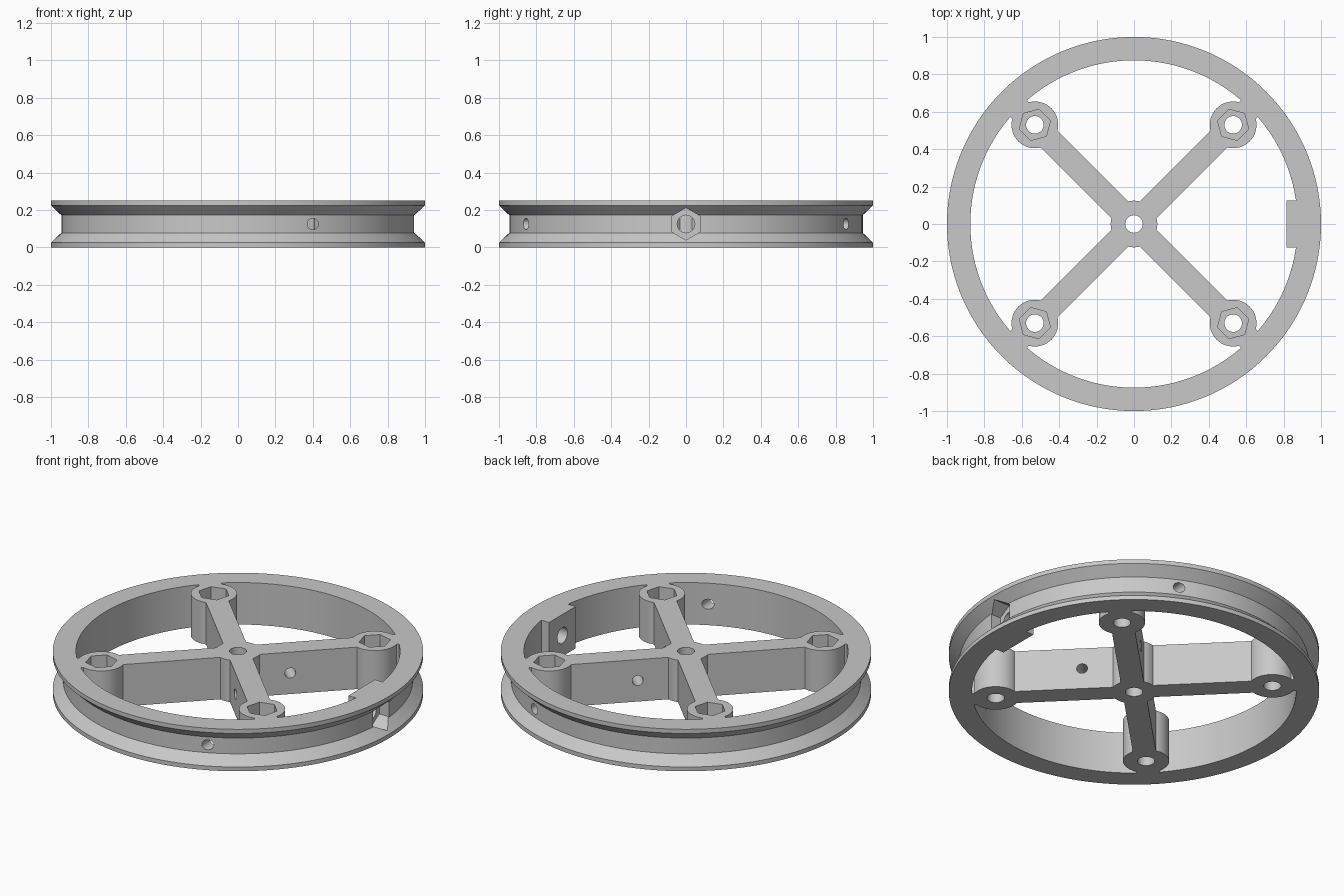
import bpy, bmesh
from math import pi, cos, sin, radians
from mathutils import Matrix

H = 0.25            # wheel thickness
MID = H / 2
BOSS = 0.53         # boss offset on each axis
BORE = 0.047

cube = bpy.data.objects.get("Cube")
if cube:
    bpy.data.objects.remove(cube, do_unlink=True)

grey = bpy.data.materials.new("light_grey")
grey.use_nodes = True
COLOR = (0.58, 0.58, 0.58, 1)
grey.diffuse_color = COLOR
grey.node_tree.nodes["Principled BSDF"].inputs["Base Color"].default_value = COLOR


def make(name, bm):
    bmesh.ops.recalc_face_normals(bm, faces=bm.faces)
    mesh = bpy.data.meshes.new(name)
    bm.to_mesh(mesh)
    bm.free()
    mesh.materials.append(grey)
    ob = bpy.data.objects.new(name, mesh)
    bpy.context.collection.objects.link(ob)
    return ob


def prism(name, radius, depth, matrix, sides=32):
    bm = bmesh.new()
    bmesh.ops.create_cone(bm, cap_ends=True, segments=sides, radius1=radius,
                          radius2=radius, depth=depth, matrix=matrix)
    return make(name, bm)


def box(name, size, matrix):
    bm = bmesh.new()
    bmesh.ops.create_cube(bm, size=1, matrix=matrix @ Matrix.Diagonal((*size, 1)))
    return make(name, bm)


def lathe(name, profile, steps):
    bm = bmesh.new()
    rings = [[bm.verts.new((r * cos(2 * pi * i / steps), r * sin(2 * pi * i / steps), z))
              for r, z in profile] for i in range(steps)]
    n = len(profile)
    for i in range(steps):
        a, b = rings[i], rings[(i + 1) % steps]
        for j in range(n):
            k = (j + 1) % n
            bm.faces.new((a[j], b[j], b[k], a[k]))
    return make(name, bm)


def combine(target, part, operation):
    part.hide_render = True
    mod = target.modifiers.new(operation, "BOOLEAN")
    mod.operation = operation
    mod.solver = "EXACT"
    mod.object = part
    bpy.context.view_layer.objects.active = target
    bpy.ops.object.modifier_apply(modifier=mod.name)
    bpy.data.objects.remove(part, do_unlink=True)


def at(x, y, z=MID, turn=0, axis="Z"):
    return Matrix.Translation((x, y, z)) @ Matrix.Rotation(radians(turn), 4, axis)


# Grooved rim
wheel = lathe("grooved_wheel", [(1, 0), (1, 0.025), (0.945, 0.078), (0.945, 0.172),
                                (1, 0.225), (1, H), (0.875, H), (0.875, 0)], 128)
corners = [(sx * BOSS, sy * BOSS) for sx in (-1, 1) for sy in (-1, 1)]

# Crossed spokes, hub and bosses
spider = box("spoke", (1.82, 0.125, H), at(0, 0, turn=45))
combine(spider, box("cross_spoke", (1.82, 0.125, H), at(0, 0, turn=-45)), "UNION")
combine(spider, prism("hub", 0.125, H, at(0, 0)), "UNION")
for x, y in corners:
    combine(spider, prism("boss", 0.125, H, at(x, y), 48), "UNION")
combine(wheel, spider, "UNION")

# Thick pad inside the rim behind the side bolt
combine(wheel, box("side_pad", (0.1, 0.25, H), at(0.865, 0)), "UNION")

# Vertical bores and hexagonal nut pockets
combine(wheel, prism("hub_bore", BORE, 1, at(0, 0)), "DIFFERENCE")
for x, y in corners:
    combine(wheel, prism("boss_bore", BORE, 1, at(x, y)), "DIFFERENCE")
    turn = 15 if x * y > 0 else 45
    combine(wheel, prism("nut_pocket", 0.086, 0.2, at(x, y, H, turn), 6), "DIFFERENCE")

# Side bolt bore and its hexagonal pocket
combine(wheel, prism("side_bore", BORE, 0.4, at(0.9, 0, turn=90, axis="Y")), "DIFFERENCE")
combine(wheel, prism("side_pocket", 0.086, 0.2,
                     at(0.98, 0, turn=90, axis="Y") @ Matrix.Rotation(pi / 2, 4, "Z"), 6),
        "DIFFERENCE")

# Small cord holes through the rim and the two spokes on the bolt side
for side in (-1, 1):
    combine(wheel, prism("rim_hole", 0.03, 0.3, at(0.4, side * 0.84, turn=90, axis="X"), 16),
            "DIFFERENCE")
    across = at(0.195, side * 0.195, turn=side * 45) @ Matrix.Rotation(pi / 2, 4, "X")
    combine(wheel, prism("spoke_hole", 0.03, 0.2, across, 16), "DIFFERENCE")

bpy.ops.object.select_all(action="DESELECT")
wheel.select_set(True)
bpy.context.view_layer.objects.active = wheel
bpy.ops.object.shade_smooth_by_angle(angle=radians(25))
